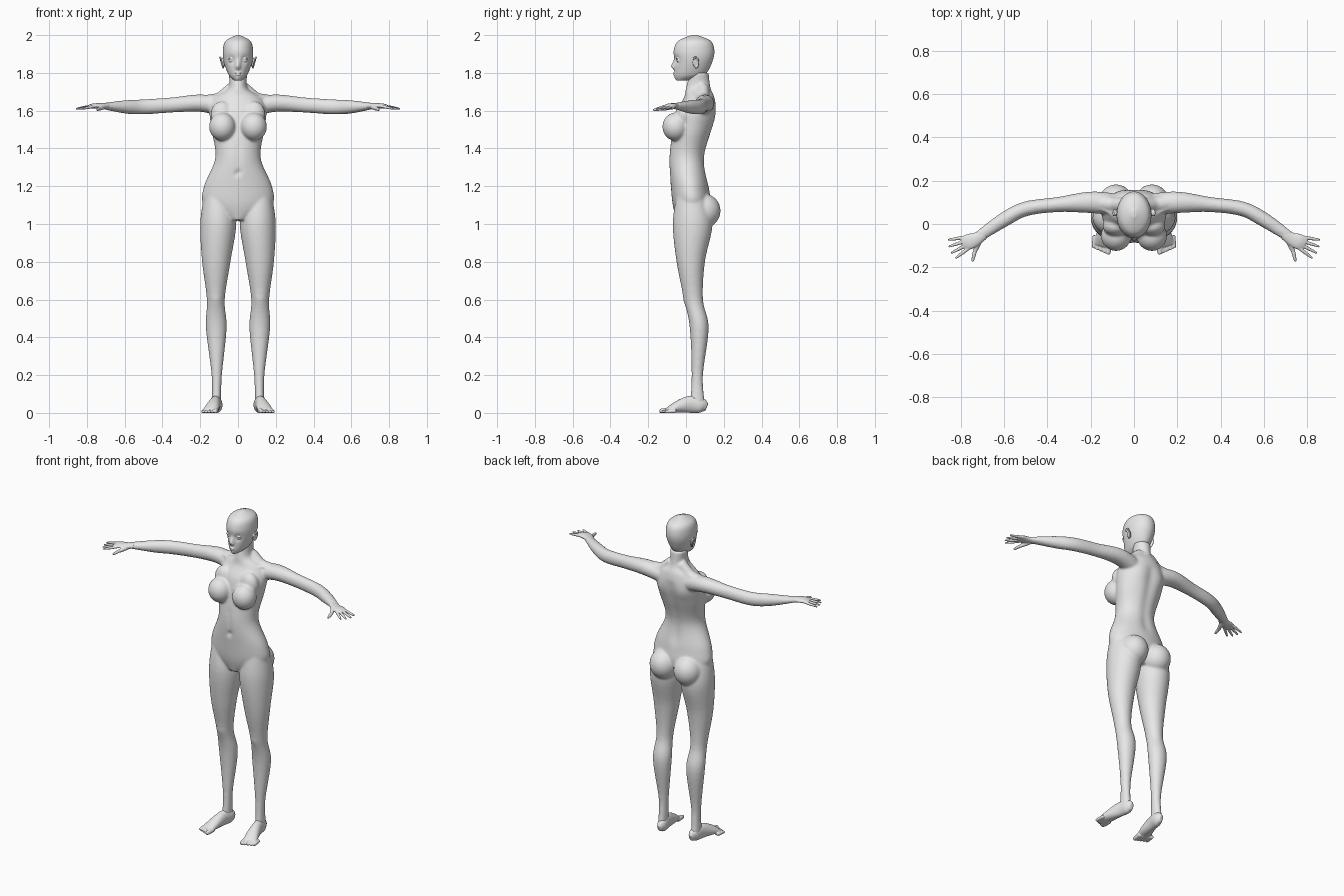
import bpy, bmesh, math
from mathutils import Vector, Matrix

cube = bpy.data.objects.get("Cube")
if cube:
    bpy.data.objects.remove(cube, do_unlink=True)

grey = (.8, .8, .8, 1)
clay = bpy.data.materials.new("clay_grey")
clay.use_nodes = True
clay.diffuse_color = grey
clay.node_tree.nodes["Principled BSDF"].inputs["Base Color"].default_value = grey

UP = Vector((0, 0, 1))
SIDEWAYS = Vector((1, 0, 0))
LEFT_AND_RIGHT = (1, -1)


def spline(rows, steps=6):
    """Catmull-Rom interpolation of equally long tuples."""
    smooth = []
    for i in range(len(rows) - 1):
        before, start = rows[max(i - 1, 0)], rows[i]
        end, after = rows[i + 1], rows[min(i + 2, len(rows) - 1)]
        for k in range(steps):
            t = k / steps
            smooth.append([q + t / 2 * (r - p + t * (2 * p - 5 * q + 4 * r - s + t * (3 * (q - r) + s - p)))
                           for p, q, r, s in zip(before, start, end, after)])
    return smooth + [list(rows[-1])]


def loft(bm, rings, segments):
    """Skin a closed surface over rings given as centre and two half axes."""
    loops = []
    for centre, across, deep in rings:
        angles = [math.tau * k / segments for k in range(segments)]
        loops.append([bm.verts.new(centre + across * math.cos(a) + deep * math.sin(a)) for a in angles])
    for low, high in zip(loops, loops[1:]):
        for k in range(segments):
            n = (k + 1) % segments
            bm.faces.new((low[k], low[n], high[n], high[k]))
    bm.faces.new(loops[0][::-1])
    bm.faces.new(loops[-1])
    return [vert for loop in loops for vert in loop]


def column(bm, rows, side=1, segments=48):
    """Upright form from rows of height, inner x, outer x, front y, back y."""
    rings = []
    for height, inner, outer, front, back in spline(rows):
        centre = Vector((side * (inner + outer) / 2, (front + back) / 2, height))
        rings.append((centre, Vector(((outer - inner) / 2, 0, 0)), Vector((0, (back - front) / 2, 0))))
    return loft(bm, rings, segments)


def symmetric(rows):
    return [(height, -width, width, front, back) for height, width, front, back in rows]


def tube(bm, rows, side=1, reference=UP, segments=24):
    """Limb along a path from rows of x, y, z, half width, half height."""
    rows = spline(rows)
    points = [Vector((side * x, y, z)) for x, y, z, *size in rows]
    rings = []
    for i, point in enumerate(points):
        along = points[min(i + 1, len(points) - 1)] - points[max(i - 1, 0)]
        across = along.cross(reference).normalized()
        upward = across.cross(along).normalized()
        rings.append((point, across * rows[i][3], upward * rows[i][4]))
    loft(bm, rings, segments)


def taper(bm, start, end, radius, side=1, tip=.5):
    """Straight round form that narrows near its end."""
    start, end = Vector(start), Vector(end)
    rows = []
    for t, scale in ((0, 1), (.5, 1), (.85, (1 + tip) / 2), (1, tip)):
        rows.append((*start.lerp(end, t), radius * scale, radius * scale))
    tube(bm, rows, side)


def ball(bm, centre, radii, side=1, turn=0):
    x, y, z = centre
    place = (Matrix.Translation((side * x, y, z)) @ Matrix.Rotation(side * turn, 4, "Y")
             @ Matrix.Diagonal((*radii, 1)))
    bmesh.ops.create_uvsphere(bm, u_segments=32, v_segments=20, radius=1, matrix=place)


def bump(verts, centre, radius, push):
    """Push a soft round area of a surface forward or back along y."""
    centre = Vector(centre)
    for vert in verts:
        vert.co.y += push * math.exp(-((vert.co - centre).length / radius) ** 2)


def finish(name, bm, voxel, rounds):
    """Fuse the overlapping forms into one smooth skin."""
    bmesh.ops.recalc_face_normals(bm, faces=bm.faces[:])
    mesh = bpy.data.meshes.new(name)
    bm.to_mesh(mesh)
    bm.free()
    mesh.materials.append(clay)
    obj = bpy.data.objects.new(name, mesh)
    bpy.context.collection.objects.link(obj)
    fuse = obj.modifiers.new("fuse", "REMESH")
    fuse.mode = "VOXEL"
    fuse.voxel_size = voxel
    fuse.use_smooth_shade = True
    soften = obj.modifiers.new("soften", "SMOOTH")
    soften.factor = .5
    soften.iterations = rounds


# Torso and neck
body = bmesh.new()
torso = column(body, symmetric([
    (1.02, .05, -.05, .09), (1.1, .18, -.07, .13), (1.2, .18, -.08, .12),
    (1.35, .12, -.09, .1), (1.5, .14, -.07, .14), (1.6, .15, -.05, .16),
    (1.67, .12, -.01, .15), (1.72, .05, 0, .13), (1.8, .05, .02, .12)]), segments=64)

# Navel, spine furrow and belly furrow
bump(torso, (0, -.09, 1.27), .014, .016)
for step in range(9):
    t = step / 8
    bump(torso, (0, .1 + .05 * t, 1.24 + .36 * t), .03, -.008)
    bump(torso, (0, -.09, 1.3 + .12 * t), .015, .003)

for side in LEFT_AND_RIGHT:
    # Shoulder blades, chest and seat
    bump(torso, (side * .08, .14, 1.56), .05, .008)
    ball(body, (.083, -.055, 1.515), (.07, .07, .075), side)
    ball(body, (.085, -.01, 1.58), (.06, .045, .07), side)
    ball(body, (.083, .095, 1.07), (.083, .088, .09), side)
    # Neck muscles and collar bones
    taper(body, (.03, .09, 1.72), (.1, .09, 1.66), .032, side, tip=1)
    taper(body, (.09, .09, 1.66), (.18, .1, 1.645), .036, side, tip=1)
    taper(body, (.015, .005, 1.668), (.16, .07, 1.675), .007, side)
    # Legs
    leg = column(body, [
        (1.15, .04, .18, -.05, .1), (1, .01, .2, -.07, .14), (.8, .04, .19, -.05, .1),
        (.6, .07, .165, -.01, .09), (.45, .06, .17, .02, .12), (.2, .085, .14, .03, .09),
        (.05, .09, .14, .02, .1)], side)
    bump(leg, (side * .115, -.01, .6), .03, -.005)
    # Arms
    tube(body, [
        (.08, .09, 1.62, .05, .05), (.2, .1, 1.64, .05, .046), (.35, .09, 1.63, .035, .04),
        (.5, .07, 1.62, .034, .04), (.6, .02, 1.62, .034, .035), (.72, -.06, 1.625, .026, .015)], side)
finish("body", body, .006, 12)

# Skull with nose, chin and lips
head = bmesh.new()
skull = column(head, symmetric([
    (1.76, .02, -.05, .02), (1.79, .05, -.06, .1), (1.86, .075, -.06, .14),
    (1.92, .08, -.065, .15), (1.97, .065, -.04, .13), (2, .01, .03, .06)]), segments=96)
for height, push in ((1.833, -.022), (1.847, -.011), (1.86, -.006), (1.77, -.005)):
    bump(skull, (0, -.06, height), .012, push)
ball(head, (0, -.059, 1.8), (.017, .009, .005))
ball(head, (0, -.058, 1.79), (.014, .009, .006))

for side in LEFT_AND_RIGHT:
    # Eye sockets, eyes, upper lids and nostrils
    bump(skull, (side * .035, -.05, 1.867), .017, .012)
    ball(head, (.034, -.036, 1.866), (.016, .014, .011), side)
    ball(head, (.036, -.046, 1.876), (.018, .007, .004), side, turn=.1)
    ball(head, (.009, -.064, 1.83), (.006, .008, .005), side)
    # Ears with a raised rim
    ball(head, (.081, .05, 1.855), (.006, .015, .026), side, turn=.2)
    rim = []
    for step in range(8):
        angle = -1.7 + .6 * step
        rise = math.sin(angle)
        rim.append((.087 + .008 * rise, .05 + .015 * math.cos(angle), 1.855 + .028 * rise, .005, .005))
    tube(head, rim, side, SIDEWAYS)
finish("head", head, .003, 5)

# Palms, fanned fingers and thumbs
hands = bmesh.new()
little_knuckle, first_knuckle = Vector((.785, -.062, 1.622)), Vector((.765, -.113, 1.622))
for side in LEFT_AND_RIGHT:
    tube(hands, [
        (.69, -.045, 1.625, .023, .017), (.73, -.07, 1.625, .031, .015),
        (.765, -.083, 1.625, .036, .013), (.79, -.095, 1.62, .029, .009)], side)
    for finger in range(4):
        t = finger / 3
        knuckle = little_knuckle.lerp(first_knuckle, t)
        angle = -.15 - .5 * t
        reach = Vector((math.cos(angle), math.sin(angle), -.16)) * (.075 + .01 * math.sin(math.pi * t))
        taper(hands, knuckle - reach * .3, knuckle + reach, .008, side)
    taper(hands, (.71, -.07, 1.62), (.735, -.125, 1.61), .012, side, tip=.8)
    taper(hands, (.733, -.115, 1.612), (.746, -.174, 1.604), .009, side)
finish("hands", hands, .003, 4)

# Feet with toes
feet = bmesh.new()
for side in LEFT_AND_RIGHT:
    tube(feet, [
        (.11, .11, .03, .012, .02), (.11, .08, .04, .028, .04), (.12, .02, .045, .03, .045),
        (.135, -.05, .03, .038, .03), (.15, -.1, .012, .04, .012)], side)
    for toe in range(5):
        radius = .01 if toe else .014
        x, y = .12 + .0165 * toe, -.14 + .007 * toe
        taper(feet, (x - .005, y + .06, radius), (x, y, radius * .7), radius, side, tip=.7)
finish("feet", feet, .003, 5)
